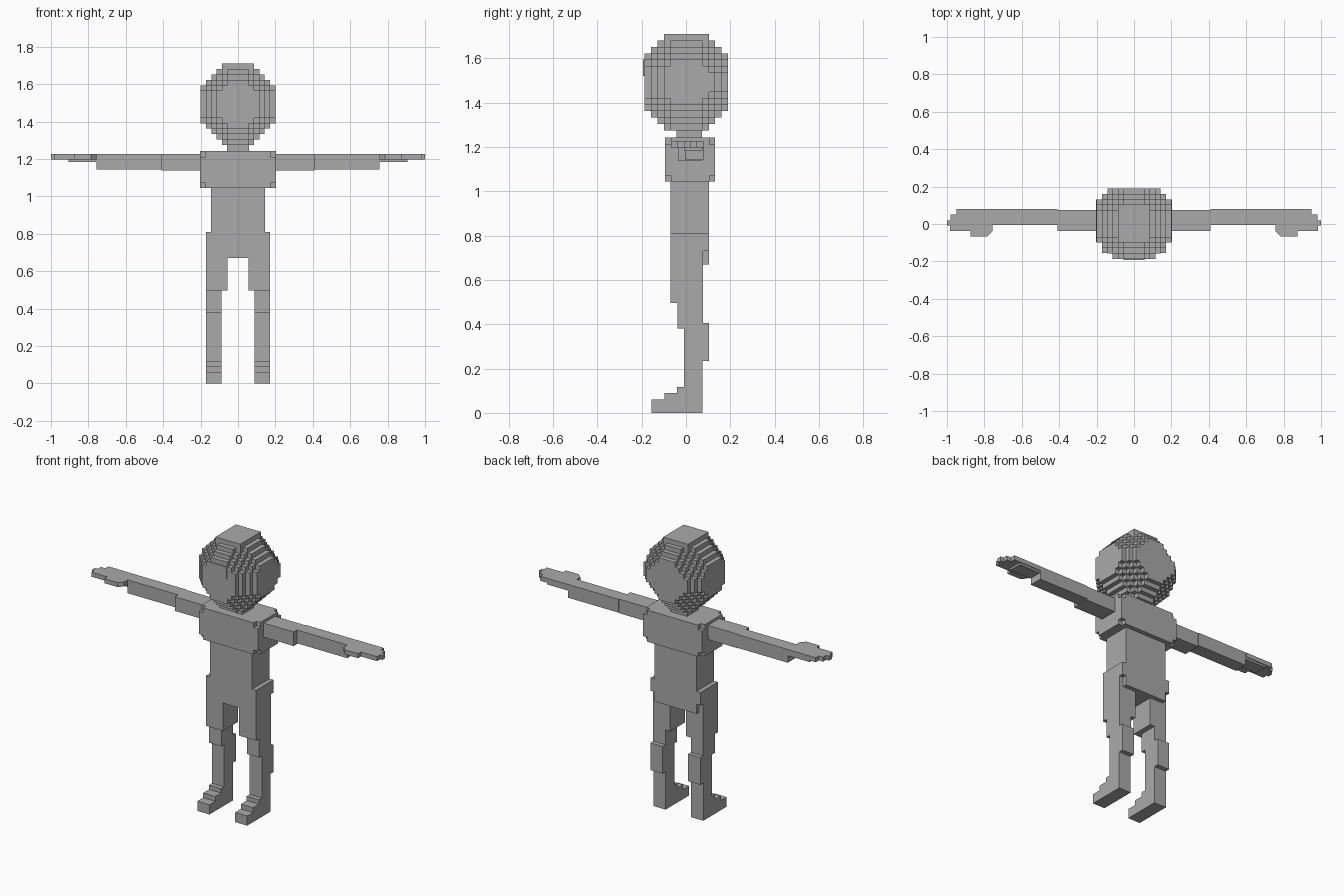
import bpy, bmesh

if "Cube" in bpy.data.objects:
    bpy.data.objects.remove(bpy.data.objects["Cube"])

grey = bpy.data.materials.new("plain grey")
grey.diffuse_color = (0.4, 0.4, 0.4, 1)
grey.use_nodes = True
grey.node_tree.nodes["Principled BSDF"].inputs["Base Color"].default_value = grey.diffuse_color


def finish(name, bm, mirror=False):
    bmesh.ops.recalc_face_normals(bm, faces=bm.faces)
    me = bpy.data.meshes.new(name)
    bm.to_mesh(me)
    bm.free()
    me.materials.append(grey)
    ob = bpy.data.objects.new(name, me)
    bpy.context.collection.objects.link(ob)
    if mirror:
        mod = ob.modifiers.new("mirror", "MIRROR")
        mod.use_mirror_merge = False
    return ob


def cells(name, xs, ys, zs, keep):
    """Outer skin of the grid cells for which keep(i, j, k) is true."""
    size = (len(xs) - 1, len(ys) - 1, len(zs) - 1)
    solid = {(i, j, k) for i in range(size[0]) for j in range(size[1])
             for k in range(size[2]) if keep(i, j, k)}
    bm = bmesh.new()
    verts = {}

    def vert(c):
        if c not in verts:
            verts[c] = bm.verts.new((xs[c[0]], ys[c[1]], zs[c[2]]))
        return verts[c]

    for cell in solid:
        for axis in range(3):
            for side in (0, 1):
                near = list(cell)
                near[axis] += 2 * side - 1
                if tuple(near) in solid:
                    continue
                ring = []
                for a, b in ((0, 0), (1, 0), (1, 1), (0, 1)):
                    c = list(cell)
                    c[axis] += side
                    c[(axis + 1) % 3] += a
                    c[(axis + 2) % 3] += b
                    ring.append(vert(tuple(c)))
                if not side:
                    ring.reverse()
                bm.faces.new(ring)
    return finish(name, bm)


def box(name, x, y, z, mirror=False):
    bm = bmesh.new()
    bmesh.ops.create_cube(bm, size=1)
    for v in bm.verts:
        v.co = [r[0] if c < 0 else r[1] for c, r in zip(v.co, (x, y, z))]
    return finish(name, bm, mirror)


def prism(name, outline, axis, lo, hi, mirror=False):
    """Extrude an outline along x (outline is y, z) or z (outline is x, y)."""
    bm = bmesh.new()
    place = (lambda p, d: (d, *p)) if axis == "x" else (lambda p, d: (*p, d))
    a = [bm.verts.new(place(p, lo)) for p in outline]
    b = [bm.verts.new(place(p, hi)) for p in outline]
    bm.faces.new(a)
    bm.faces.new(b)
    for i in range(len(a)):
        j = (i + 1) % len(a)
        bm.faces.new((a[i], a[j], b[j], b[i]))
    return finish(name, bm, mirror)


def spread(lo, hi, n):
    return [lo + (hi - lo) * i / n for i in range(n + 1)]


# Head: block with stepped edges and corners
NX, NY, NZ = 14, 13, 15


def head_rule(i, j, k):
    a, b, c = min(i, NX - 1 - i), min(j, NY - 1 - j), min(k, NZ - 1 - k)
    corner = 7 if k == NZ - 1 else 8
    return (a + c >= 4 and b + c >= 3 and a + b >= (3 if j < 6 else 2)
            and a + b + c >= corner)


cells("head", spread(-0.2, 0.2, NX), spread(-0.187, 0.19, NY),
      spread(1.275, 1.71, NZ), head_rule)
box("face_plate", (-0.055, 0.055), (-0.193, -0.185), (1.52, 1.595))
box("neck", (-0.058, 0.058), (-0.042, 0.072), (1.23, 1.285))

# Chest with its eight corners notched
cells("chest", [-0.203, -0.175, 0.175, 0.203], [-0.095, -0.068, 0.105, 0.132],
      [1.045, 1.072, 1.212, 1.242],
      lambda i, j, k: not (i != 1 and j != 1 and k != 1))

# Waist and hips, with the lower back corners notched
box("waist", (-0.145, 0.145), (-0.069, 0.104), (0.81, 1.045))
cells("hips", [-0.172, -0.145, 0.145, 0.172], [-0.069, 0.077, 0.104],
      [0.67, 0.73, 0.81], lambda i, j, k: not (i != 1 and j == 1 and k == 0))

# Legs
box("thigh", (0.055, 0.172), (-0.069, 0.077), (0.497, 0.67), True)
leg = [(-0.155, 0), (0.075, 0), (0.075, 0.235), (0.104, 0.235),
       (0.104, 0.405), (0.077, 0.405), (0.077, 0.497), (-0.038, 0.497),
       (-0.038, 0.38), (-0.01, 0.38), (-0.01, 0.117), (-0.04, 0.117),
       (-0.04, 0.09), (-0.097, 0.09), (-0.097, 0.06), (-0.155, 0.06)]
prism("lower_leg_and_foot", leg, "x", 0.088, 0.172, True)

# Arms
box("upper_arm", (0.2, 0.41), (-0.037, 0.074), (1.138, 1.226), True)
box("forearm", (0.41, 0.757), (-0.005, 0.079), (1.143, 1.226), True)

# Hands: stepped finger tips, thumb to the front
hand = [(0.757, 0.08), (0.95, 0.08), (0.95, 0.05), (0.98, 0.05),
        (0.98, 0.02), (1.0, 0.02), (1.0, -0.008), (0.985, -0.008),
        (0.985, -0.038), (0.875, -0.038), (0.875, -0.067), (0.785, -0.067),
        (0.757, -0.04)]
prism("hand", hand, "z", 1.198, 1.226, True)
box("palm", (0.757, 0.905), (-0.01, 0.075), (1.185, 1.2), True)
